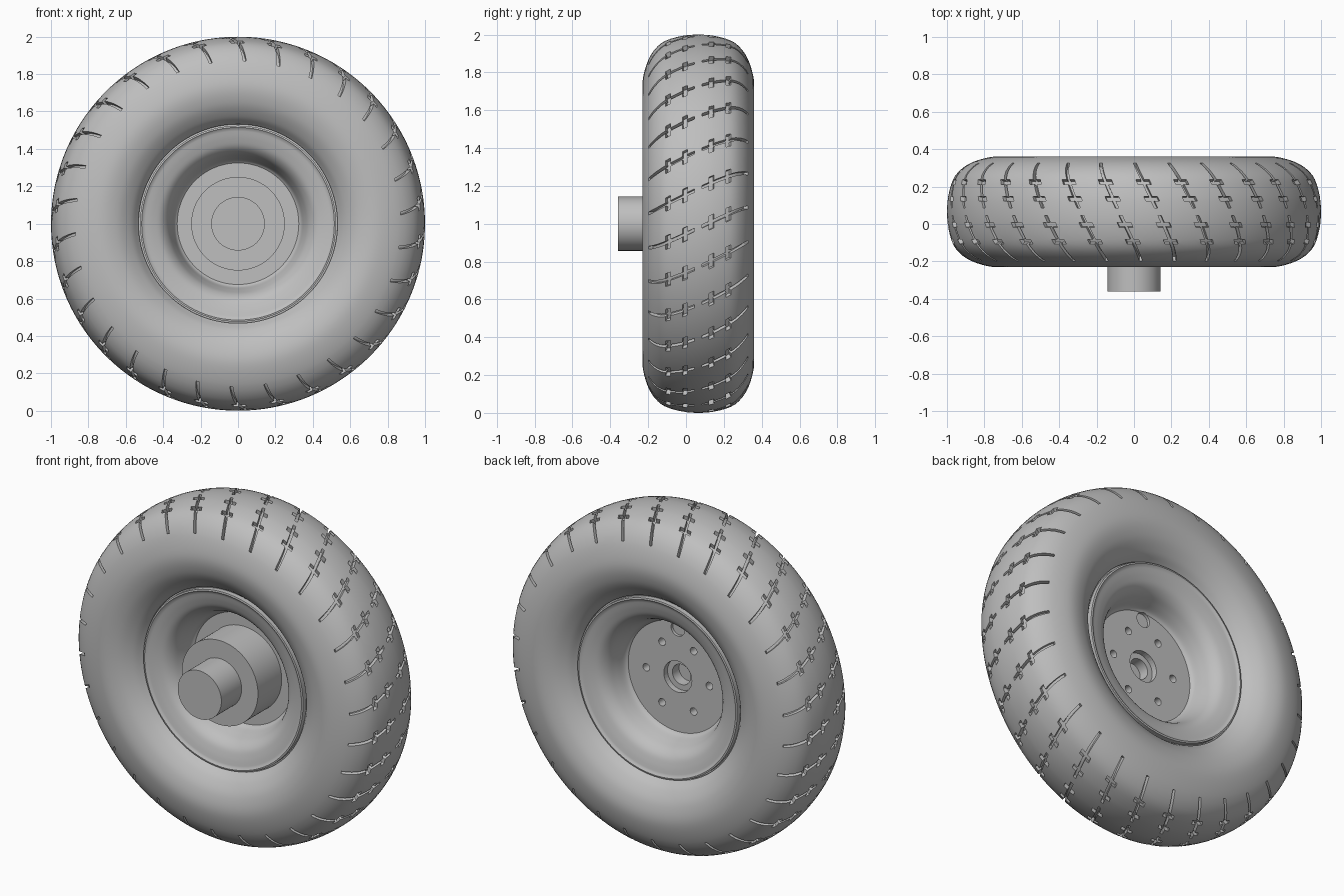
import bpy, bmesh, math
from mathutils import Matrix, Vector

cube = bpy.data.objects.get("Cube")
if cube:
    bpy.data.objects.remove(cube, do_unlink=True)

MID = 0.065          # middle plane of the wheel along y
TREADS = 30
STEP = math.tau / TREADS

grey = bpy.data.materials.new("plain grey")
grey.use_nodes = True
grey.diffuse_color = (0.52, 0.52, 0.52, 1)
for node in grey.node_tree.nodes:
    if node.type == 'BSDF_PRINCIPLED':
        node.inputs["Base Color"].default_value = grey.diffuse_color


def finish(name, bm):
    bmesh.ops.recalc_face_normals(bm, faces=bm.faces[:])
    mesh = bpy.data.meshes.new(name)
    bm.to_mesh(mesh)
    bm.free()
    mesh.materials.append(grey)
    obj = bpy.data.objects.new(name, mesh)
    bpy.context.collection.objects.link(obj)
    return obj


def place(r, u, angle):
    """Point at radius r, offset u from the middle plane."""
    return Vector((r * math.cos(angle), MID + u, 1 + r * math.sin(angle)))


def smooth(points, n):
    """Catmull-Rom curve through the points."""
    p = [Vector(q) for q in points]
    p = [2 * p[0] - p[1]] + p + [2 * p[-1] - p[-2]]
    out = []
    for a, b, c, d in zip(p, p[1:], p[2:], p[3:]):
        for i in range(n):
            t = i / n
            out.append(0.5 * (2 * b + (c - a) * t + (2 * a - 5 * b + 4 * c - d) * t ** 2
                              + (3 * b - a - 3 * c + d) * t ** 3))
    return out + [p[-2]]


def mirrored(half):
    """Reflect a half profile in the middle plane."""
    return [(r, -u) for r, u in reversed(half)] + list(half)


def lathe(name, profile, steps=120):
    bm = bmesh.new()
    verts = [bm.verts.new(place(r, u, 0)) for r, u in profile]
    for a, b in zip(verts, verts[1:]):
        bm.edges.new((a, b))
    bmesh.ops.spin(bm, geom=bm.verts[:] + bm.edges[:], cent=(0, 0, 1),
                   axis=(0, 1, 0), angle=math.tau, steps=steps)
    bmesh.ops.remove_doubles(bm, verts=bm.verts[:], dist=0.0001)
    return finish(name, bm)


def activate(obj):
    bpy.ops.object.select_all(action='DESELECT')
    obj.select_set(True)
    bpy.context.view_layer.objects.active = obj


# Tyre profile: tread rows placed at the groove and slot borders, then the sidewall
crown = smooth([(0.99, -0.1), (1.0, 0), (0.99, 0.1), (0.955, 0.195), (0.875, 0.26),
                (0.75, 0.295), (0.65, 0.28), (0.575, 0.235), (0.532, 0.185)], 6)


def radius(u):
    for a, b in zip(crown, crown[1:]):
        if a.y <= u <= b.y:
            return a.x + (b.x - a.x) * (u - a.y) / (b.y - a.y)


slot_rows = (0.07, 0.16)
tread_u = [0.02, 0.115, 0.195, 0.215, 0.235, 0.25, 0.262]
for u in slot_rows:
    tread_u += [u - 0.0125, u + 0.0125]
profile = [(radius(u), u) for u in sorted(tread_u)]
profile += [tuple(p) for p in crown if p.x < 0.86]
profile = mirrored(profile)

# Columns of faces slant with the tread, with narrow ones along each groove
offsets = (-0.037, -0.009, 0.009, 0.037, 0.071, 0.105, 0.139)
columns = [k * STEP + o for k in range(TREADS) for o in offsets]
bm = bmesh.new()
rings = [[bm.verts.new(place(r, u, 0.186 + 0.47 * u + a)) for r, u in profile]
         for a in columns]
carved = []
for c, ring in enumerate(rings):
    after = rings[(c + 1) % len(rings)]
    for j in range(len(profile)):
        m = (j + 1) % len(profile)
        face = bm.faces.new((ring[j], ring[m], after[m], after[j]))
        (r0, u0), (r1, u1) = profile[j], profile[m]
        u = abs(u0 + u1) / 2
        on_tread = min(r0, r1) > 0.86 and u > 0.02
        in_slot = any(abs(u - s) < 0.005 for s in slot_rows)
        column = c % len(offsets)
        if on_tread and (column == 1 or (column in (0, 2) and in_slot)):
            carved.append(face)

# Sink the grooves and the short slots that cross them
bmesh.ops.recalc_face_normals(bm, faces=bm.faces[:])
bm.normal_update()
bmesh.ops.inset_region(bm, faces=carved, thickness=0.001, depth=-0.025,
                       use_boundary=True, use_even_offset=True)
tyre = finish("tyre", bm)

# Dished rim with a thin centre disc
dish = smooth([(0.325, 0.012), (0.34, 0.03), (0.357, 0.08), (0.378, 0.13),
               (0.41, 0.165), (0.455, 0.184), (0.505, 0.197)], 5)
rim_half = [(0.54, 0.172), (0.524, 0.174), (0.524, 0.203), (0.515, 0.205)]
rim_half += [tuple(p) for p in reversed(dish)] + [(0, 0.012)]
rim = lathe("rim", mirrored(rim_half))

# Stepped hub and shaft on the front
hub = lathe("hub", [(r, y - MID) for r, y in (
    (0, -0.36), (0.143, -0.36), (0.143, -0.17), (0.25, -0.17), (0.25, 0.055), (0, 0.055))])


# Recess, bolt holes and valve hole on the back
def drill(name, holes):
    bm = bmesh.new()
    for x, z, r, y0, y1 in holes:
        bmesh.ops.create_cone(bm, cap_ends=True, segments=32, radius1=r, radius2=r,
                              depth=y1 - y0,
                              matrix=Matrix.Translation((x, (y0 + y1) / 2, 1 + z))
                              @ Matrix.Rotation(math.pi / 2, 4, 'X'))
    cutter = finish(name, bm)
    cutter.hide_render = True
    return cutter


bolts = [(0.207 * math.cos(i * math.pi / 3), 0.207 * math.sin(i * math.pi / 3),
          0.022, 0.02, 0.12) for i in range(6)]
cutters = [drill("hole_cutter", bolts + [(0, 0, 0.092, 0.042, 0.12),
                                         (0, 0.285, 0.044, 0.06, 0.12)]),
           drill("bore_cutter", [(0, 0, 0.06, -0.02, 0.1)])]
for part in (rim, hub):
    activate(part)
    for cutter in cutters:
        mod = part.modifiers.new("cut", 'BOOLEAN')
        mod.operation = 'DIFFERENCE'
        mod.solver = 'EXACT'
        mod.object = cutter
        bpy.ops.object.modifier_apply(modifier=mod.name)
for cutter in cutters:
    bpy.data.objects.remove(cutter, do_unlink=True)

for part in (tyre, rim, hub):
    activate(part)
    bpy.ops.object.shade_smooth_by_angle(angle=math.radians(30))
